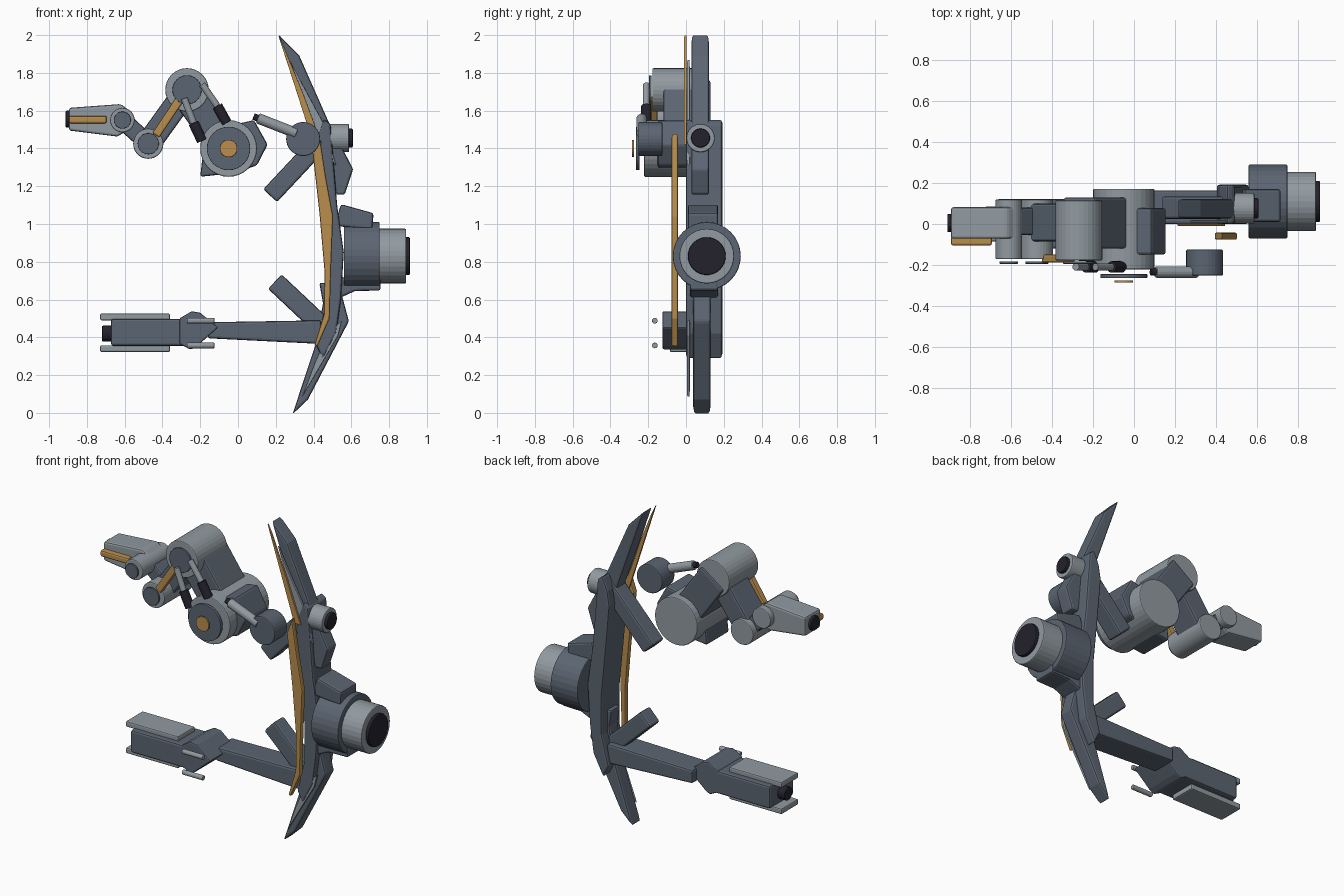
import bpy, bmesh, math
from mathutils import Vector


def mat(name, rgb):
    m = bpy.data.materials.new(name)
    m.diffuse_color = (*rgb, 1)
    return m


DARK = mat("slate", (0.105, 0.13, 0.168))
LIGHT = mat("pale_grey", (0.285, 0.325, 0.355))
GOLD = mat("gold", (0.48, 0.27, 0.075))
BLACK = mat("black", (0.017, 0.016, 0.026))


def finish(name, bm, m, bevel):
    bmesh.ops.recalc_face_normals(bm, faces=bm.faces[:])
    me = bpy.data.meshes.new(name)
    bm.to_mesh(me)
    bm.free()
    me.materials.append(m)
    ob = bpy.data.objects.new(name, me)
    bpy.context.collection.objects.link(ob)
    if bevel:
        b = ob.modifiers.new("bevel", 'BEVEL')
        b.width = bevel
        b.segments = 2
        b.limit_method = 'ANGLE'
        b.angle_limit = math.radians(40)
    return ob


def slab(name, pts, y0, y1, m, bevel=0.012):
    """Side profile in x/z pushed through from y0 to y1."""
    bm = bmesh.new()
    f = bm.faces.new([bm.verts.new((x, y0, z)) for x, z in pts])
    r = bmesh.ops.extrude_face_region(bm, geom=[f])
    vs = [v for v in r["geom"] if isinstance(v, bmesh.types.BMVert)]
    bmesh.ops.translate(bm, vec=(0, y1 - y0, 0), verts=vs)
    return finish(name, bm, m, bevel)


def box(name, x0, x1, y0, y1, z0, z1, m, bevel=0.008):
    return slab(name, [(x0, z0), (x1, z0), (x1, z1), (x0, z1)], y0, y1, m, bevel)


def bar(name, a, b, width, y0, y1, m, bevel=0.012):
    """Flat link between two x/z points."""
    a, b = Vector(a), Vector(b)
    d = (b - a).normalized() * width / 2
    n = Vector((-d.y, d.x))
    return slab(name, [a + n, a - n, b - n, b + n], y0, y1, m, bevel)


def rod(name, a, b, r, m, bevel=0.006, sides=32):
    """Cylinder between two points."""
    a, b = Vector(a), Vector(b)
    d = b - a
    bm = bmesh.new()
    bmesh.ops.create_cone(bm, cap_ends=True, segments=sides, radius1=r, radius2=r, depth=d.length)
    mtx = d.to_track_quat('Z', 'Y').to_matrix().to_4x4()
    mtx.translation = (a + b) / 2
    bm.transform(mtx)
    return finish(name, bm, m, bevel)


def pivot(name, c, r, y0, y1, m, bevel=0.006):
    return rod(name, (c[0], y0, c[1]), (c[0], y1, c[1]), r, m, bevel)


# Spine and its two curved blades
slab("spine", [(0.42, 1.47), (0.455, 1.555), (0.49, 1.53), (0.525, 1.1), (0.56, 0.85), (0.545, 0.6),
               (0.52, 0.42), (0.45, 0.285), (0.412, 0.36), (0.46, 0.55), (0.46, 0.8), (0.435, 1.05),
               (0.405, 1.38)], 0.0, 0.192, DARK)
slab("upper_blade", [(0.213, 2.005), (0.325, 1.89), (0.48, 1.54), (0.61, 1.29), (0.565, 1.155),
                     (0.52, 1.155), (0.42, 1.42)], 0.028, 0.122, DARK)
slab("lower_blade", [(0.288, -0.008), (0.37, 0.07), (0.587, 0.485), (0.535, 0.68), (0.43, 0.69),
                     (0.45, 0.58), (0.41, 0.36)], 0.038, 0.13, DARK)
slab("upper_blade_panel", [(0.275, 1.87), (0.33, 1.76), (0.46, 1.52), (0.52, 1.31), (0.46, 1.38),
                           (0.38, 1.56)], 0.005, 0.02, LIGHT, 0.003)
slab("lower_blade_panel", [(0.55, 0.49), (0.53, 0.41), (0.34, 0.085), (0.405, 0.26), (0.475, 0.42)],
     0.005, 0.02, LIGHT, 0.003)

# Gold trim along the leading edge
slab("blade_trim", [(0.213, 2.0), (0.238, 1.95), (0.345, 1.69), (0.445, 1.42), (0.40, 1.42),
                    (0.31, 1.70)], -0.01, 0.003, GOLD, 0.002)
slab("spine_trim", [(0.395, 1.38), (0.43, 1.48), (0.465, 1.25), (0.503, 1.04), (0.492, 0.75),
                    (0.485, 0.5), (0.42, 0.35), (0.405, 0.36), (0.455, 0.52), (0.458, 0.75),
                    (0.432, 1.05)], -0.077, -0.042, GOLD, 0.008)

# Braces
bar("upper_brace", (0.17, 1.15), (0.47, 1.47), 0.10, 0.025, 0.135, DARK)
bar("lower_brace", (0.195, 0.695), (0.45, 0.455), 0.105, 0.03, 0.13, DARK)

# Main thruster, its brackets, and the small thruster
for part, x0, x1, r, m in (("housing", 0.56, 0.75, 0.18, DARK), ("nozzle", 0.74, 0.89, 0.145, LIGHT),
                           ("core", 0.88, 0.91, 0.10, BLACK)):
    rod("thruster_" + part, (x0, 0.11, 0.83), (x1, 0.11, 0.83), r, m)
slab("thruster_top_bracket", [(0.51, 0.99), (0.545, 1.105), (0.718, 1.057), (0.71, 0.97)],
     0.01, 0.17, DARK)
slab("thruster_bottom_bracket", [(0.51, 0.72), (0.52, 0.60), (0.62, 0.645), (0.755, 0.648),
                                 (0.755, 0.71)], 0.02, 0.17, DARK)
rod("small_thruster", (0.46, 0.077, 1.455), (0.588, 0.077, 1.455), 0.075, LIGHT)
rod("small_thruster_core", (0.58, 0.077, 1.455), (0.608, 0.077, 1.455), 0.05, BLACK)

# Lower arm with blaster
slab("lower_arm", [(-0.16, 0.395), (-0.16, 0.48), (0.44, 0.49), (0.44, 0.365)], 0.0, 0.165, DARK)
slab("blaster_joint", [(-0.31, 0.50), (-0.245, 0.538), (-0.2, 0.53), (-0.105, 0.452),
                       (-0.215, 0.355), (-0.25, 0.335), (-0.31, 0.365)], -0.125, 0.122, DARK, 0.008)
box("blaster_body", -0.672, -0.21, -0.12, 0.122, 0.355, 0.498, DARK, 0.012)
rod("blaster_muzzle", (-0.72, 0, 0.42), (-0.66, 0, 0.42), 0.042, BLACK)
for side, z, zr in (("top", 0.508, 0.488), ("bottom", 0.34, 0.357)):
    box("blaster_%s_plate" % side, -0.73, -0.36, -0.085, 0.085, z - 0.018, z + 0.018, LIGHT)
    rod("blaster_%s_rod" % side, (-0.27, -0.165, zr), (-0.125, -0.165, zr), 0.015, LIGHT, 0.003, 16)

# Upper arm pivots: centre, radius, y range, cap radius, cap front and back
P = {"shoulder": ((-0.05, 1.40), 0.15, -0.222, 0.172, 0.115, -0.265, -0.245),
     "elbow": ((-0.27, 1.71), 0.115, -0.178, 0.115, 0.077, -0.195, -0.183),
     "wrist": ((-0.475, 1.425), 0.08, -0.172, 0.12, 0.056, -0.195, -0.183),
     "hand": ((-0.612, 1.55), 0.065, -0.172, 0.12, 0.045, -0.195, -0.183)}
for n, (c, r, y0, y1, rc, yc, yb) in P.items():
    pivot(n + "_pivot", c, r, y0, y1, LIGHT)
    pivot(n + "_cap", c, rc, yc, yb, DARK, 0.003)
pivot("shoulder_hub", P["shoulder"][0], 0.046, -0.287, -0.276, GOLD, 0.002)

# Upper arm links
slab("shoulder_block", [(-0.2, 1.25), (-0.03, 1.268), (0.1, 1.31), (0.157, 1.42), (0.085, 1.55),
                        (-0.05, 1.52), (-0.19, 1.34)], -0.15, 0.078, DARK)
bar("upper_arm", P["elbow"][0], P["shoulder"][0], 0.19, -0.12, 0.13, DARK)
bar("forearm", P["wrist"][0], P["elbow"][0], 0.13, -0.085, 0.10, DARK)
bar("wrist_link", P["wrist"][0], P["hand"][0], 0.095, -0.055, 0.08, DARK)
bar("forearm_strip", (-0.435, 1.47), (-0.305, 1.665), 0.044, -0.188, -0.15, GOLD, 0.008)

# Pistons
for i, (a, b, c) in enumerate((((-0.285, 1.665), (-0.235, 1.535), (-0.19, 1.44)),
                               ((-0.19, 1.74), (-0.11, 1.625), (-0.06, 1.535)))):
    rod("piston_rod_%d" % i, (a[0], -0.21, a[1]), (b[0], -0.21, b[1]), 0.018, LIGHT, 0.003, 16)
    rod("piston_sleeve_%d" % i, (b[0], -0.21, b[1]), (c[0], -0.21, c[1]), 0.028, BLACK, 0.003, 16)

# Hand
slab("hand_shell", [(-0.895, 1.615), (-0.62, 1.635), (-0.575, 1.6), (-0.575, 1.5), (-0.64, 1.463),
                    (-0.895, 1.495)], -0.072, 0.082, LIGHT)
rod("hand_muzzle", (-0.913, 0.005, 1.555), (-0.88, 0.005, 1.555), 0.045, BLACK)
box("hand_strip", -0.895, -0.695, -0.105, -0.06, 1.533, 1.573, GOLD, 0.01)

# Floating sensor
pivot("sensor_body", (0.345, 1.45), 0.09, -0.252, -0.125, DARK)
rod("sensor_barrel", (0.31, -0.235, 1.48), (0.105, -0.235, 1.56), 0.028, LIGHT, 0.006, 20)
rod("sensor_tip", (0.11, -0.235, 1.558), (0.082, -0.235, 1.569), 0.018, BLACK, 0.003, 16)
